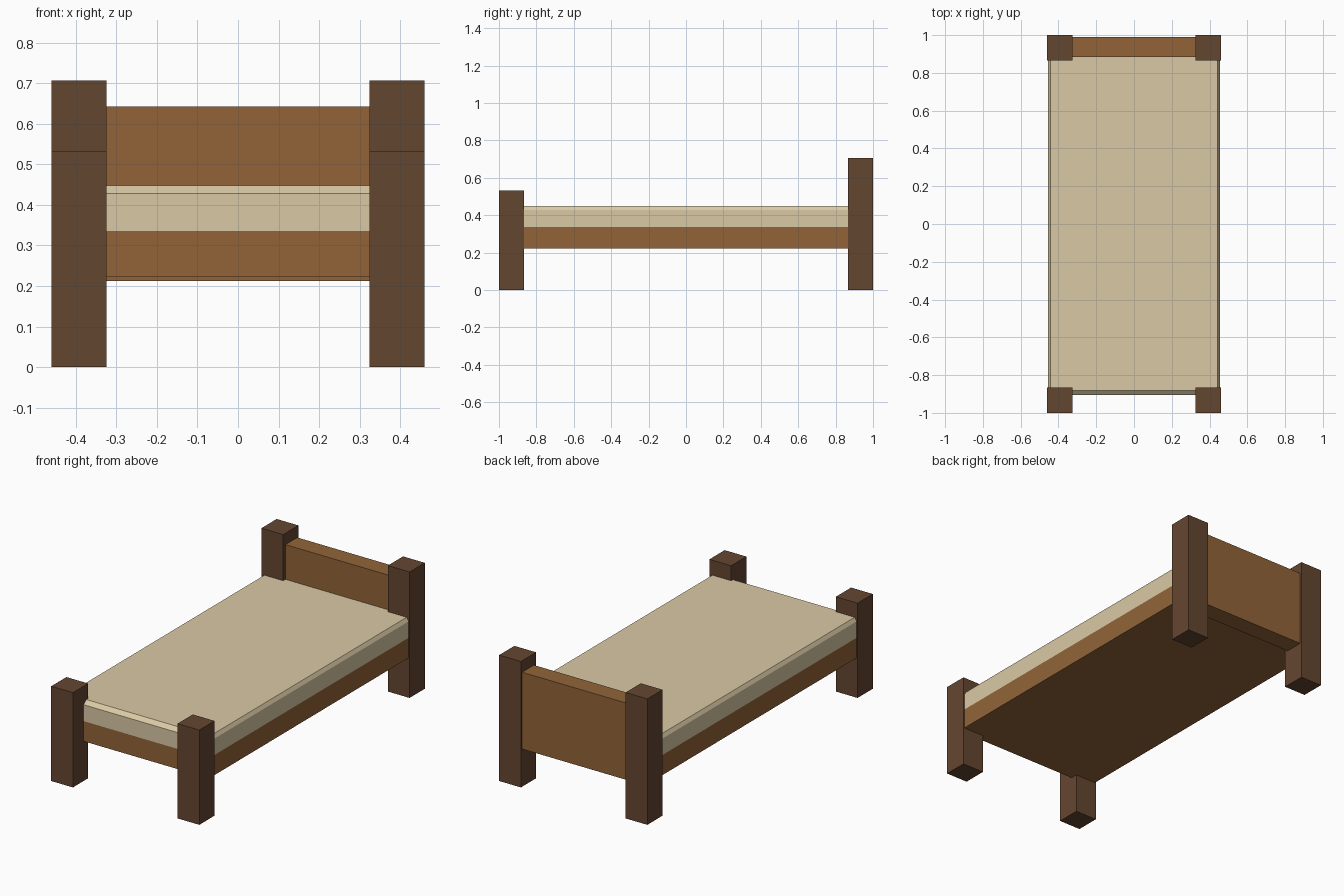
import bpy, bmesh

if "Cube" in bpy.data.objects:
    bpy.data.objects.remove(bpy.data.objects["Cube"])


def material(name, rgb):
    def linear(c):
        c /= 255
        return c / 12.92 if c <= 0.04045 else ((c + 0.055) / 1.055) ** 2.4
    m = bpy.data.materials.new(name)
    m.diffuse_color = (*[linear(c) for c in rgb], 1)
    m.use_nodes = True
    m.node_tree.nodes["Principled BSDF"].inputs["Base Color"].default_value = m.diffuse_color
    return m


DARK = material("dark wood", (100, 70, 48))
WOOD = material("mid wood", (146, 100, 56))
CLOTH = material("beige cloth", (218, 201, 165))


def finish(name, bm, mats):
    bmesh.ops.recalc_face_normals(bm, faces=bm.faces)
    mesh = bpy.data.meshes.new(name)
    bm.to_mesh(mesh)
    bm.free()
    for m in mats:
        mesh.materials.append(m)
    ob = bpy.data.objects.new(name, mesh)
    bpy.context.collection.objects.link(ob)
    return ob


def box(name, lo, hi, mat):
    bm = bmesh.new()
    bmesh.ops.create_cube(bm, size=1)
    for v in bm.verts:
        v.co = [(a + b) / 2 + c * (b - a) for a, b, c in zip(lo, hi, v.co)]
    return finish(name, bm, [mat])


# Corner posts: short at the foot, tall at the head
for side, x in (("left", -0.46), ("right", 0.325)):
    box(f"front_post_{side}", (x, -1, 0), (x + 0.135, -0.865, 0.532), DARK)
    box(f"back_post_{side}", (x, 0.865, 0), (x + 0.135, 1, 0.707), DARK)

# Headboard panel between the tall posts
box("headboard", (-0.325, 0.885, 0.212), (0.325, 0.99, 0.643), WOOD)

# Bed base and mattress: stacked rings with a bevelled top edge
bm = bmesh.new()
rings = []
for z, hx, hy in ((0.223, 0.454, 0.905), (0.336, 0.454, 0.905),
                  (0.428, 0.454, 0.905), (0.448, 0.442, 0.881)):
    # the head end stays straight, hidden inside the headboard
    rings.append([bm.verts.new(p) for p in (
        (-hx, -hy, z), (hx, -hy, z), (hx, 0.905, z), (-hx, 0.905, z))])
bm.faces.new(rings[0])
bm.faces.new(rings[-1])
for a, b in zip(rings, rings[1:]):
    for i in range(4):
        j = (i + 1) % 4
        bm.faces.new((a[i], a[j], b[j], b[i]))
# cloth above the seam, wood below
for f in bm.faces:
    f.material_index = int(f.calc_center_median().z > 0.336)
finish("base_and_mattress", bm, [WOOD, CLOTH])
